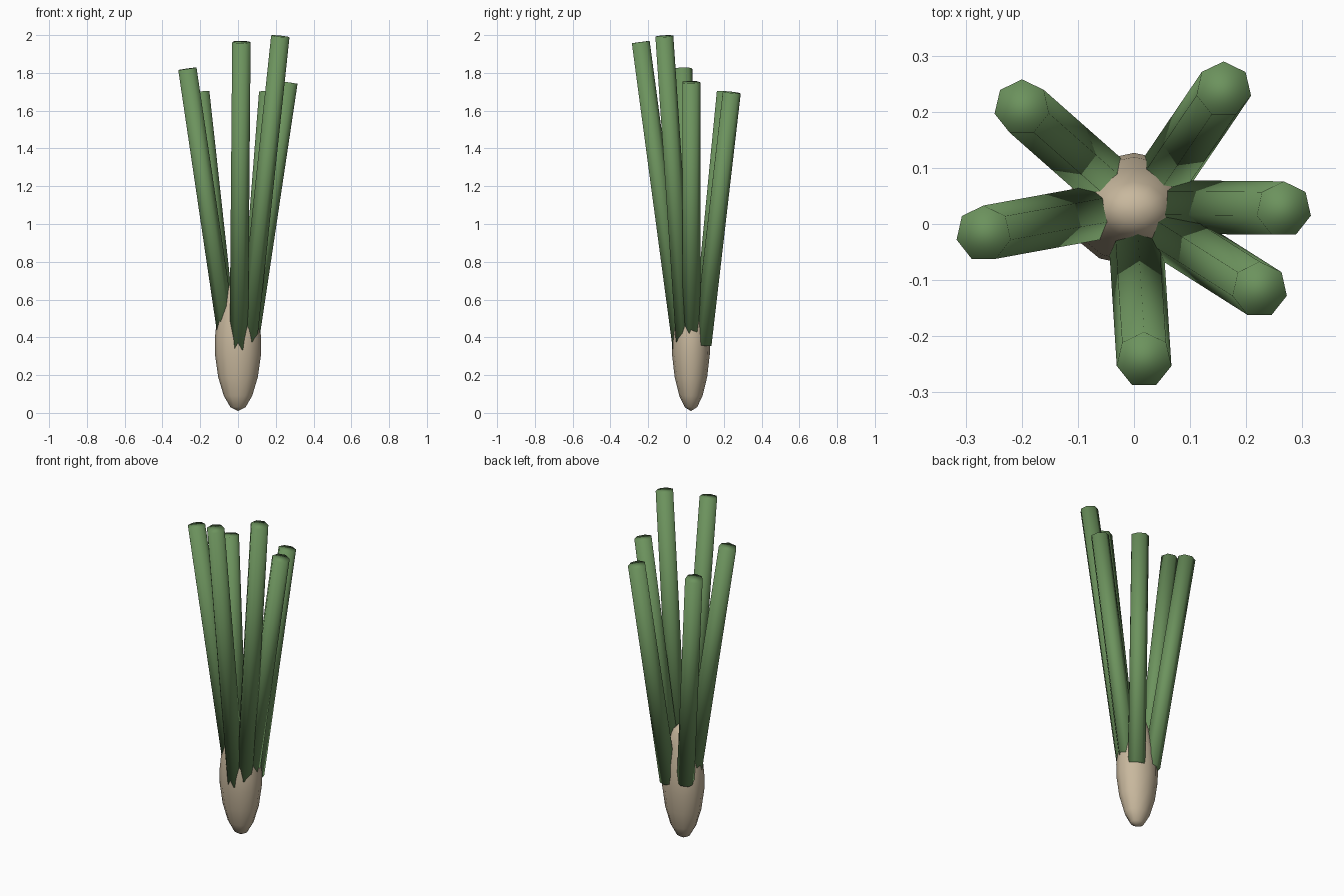
import bpy, bmesh, math
from mathutils import Vector

cube = bpy.data.objects.get("Cube")
if cube:
    bpy.data.objects.remove(cube, do_unlink=True)


def make_material(name, rgb):
    mat = bpy.data.materials.new(name)
    mat.use_nodes = True
    mat.diffuse_color = (*rgb, 1)
    mat.node_tree.nodes["Principled BSDF"].inputs["Base Color"].default_value = (*rgb, 1)
    return mat


def finish(bm, name, mat):
    bmesh.ops.recalc_face_normals(bm, faces=bm.faces)
    for face in bm.faces:
        face.smooth = True
    mesh = bpy.data.meshes.new(name)
    bm.to_mesh(mesh)
    bm.free()
    mesh.materials.append(mat)
    obj = bpy.data.objects.new(name, mesh)
    bpy.context.collection.objects.link(obj)
    return obj


def loft(bm, rings):
    for low, high in zip(rings, rings[1:]):
        for i in range(len(low)):
            j = (i + 1) % len(low)
            bm.faces.new((low[i], low[j], high[j], high[i]))


def make_bulb(name, profile, centre_y, squash, sides, mat):
    """Turned profile, slightly flattened front to back, with pointed ends."""
    bm = bmesh.new()
    rings = []
    for radius, z in profile[1:-1]:
        angles = [math.tau * i / sides for i in range(sides)]
        rings.append([bm.verts.new((radius * math.cos(a),
                                    centre_y + radius * squash * math.sin(a), z))
                      for a in angles])
    loft(bm, rings)
    for ring, z in ((rings[0], profile[0][1]), (rings[-1], profile[-1][1])):
        tip = bm.verts.new((0, centre_y, z))
        for i in range(sides):
            bm.faces.new((ring[i], ring[(i + 1) % sides], tip))
    return finish(bm, name, mat)


def make_stalk(name, base, tip, radius, sides, mat):
    """Straight prism whose end caps are square to its leaning axis."""
    base, tip = Vector(base), Vector(tip)
    lean = Vector((0, 0, 1)).rotation_difference(tip - base)
    bm = bmesh.new()
    rings = []
    for centre in (base, tip):
        ring = []
        for i in range(sides):
            a = math.pi / 2 + math.tau * i / sides
            offset = Vector((radius * math.cos(a), radius * math.sin(a), 0))
            ring.append(bm.verts.new(centre + lean @ offset))
        rings.append(ring)
    loft(bm, rings)
    for ring in rings:
        bm.faces.new(ring)
    return finish(bm, name, mat)


tan = make_material("pale tan", (0.58, 0.48, 0.34))
green = make_material("leaf green", (0.15, 0.29, 0.11))

# Bulb
bulb_profile = [(0, 0.01), (0.04, 0.03), (0.075, 0.09), (0.105, 0.19),
                (0.122, 0.31), (0.123, 0.39), (0.114, 0.48), (0.09, 0.58),
                (0.06, 0.66), (0.03, 0.69), (0, 0.69)]
make_bulb("bulb", bulb_profile, 0.026, 0.82, 12, tan)

# Leaning stalks: base and tip centres
stalks = {
    "stalk_right": ((-0.055, 0.022, 0.38), (-0.268, -0.017, 1.822)),
    "stalk_back_right": ((-0.055, 0.08, 0.38), (-0.2, 0.208, 1.697)),
    "stalk_back_left": ((0.055, 0.085, 0.36), (0.16, 0.24, 1.697)),
    "stalk_left": ((0.062, 0.028, 0.38), (0.267, 0.026, 1.75)),
    "stalk_front_left": ((0.052, -0.008, 0.38), (0.224, -0.117, 1.994)),
    "stalk_front": ((0.004, -0.025, 0.34), (0.018, -0.242, 1.963)),
}
for name, (base, tip) in stalks.items():
    make_stalk(name, base, tip, 0.05, 7, green)
